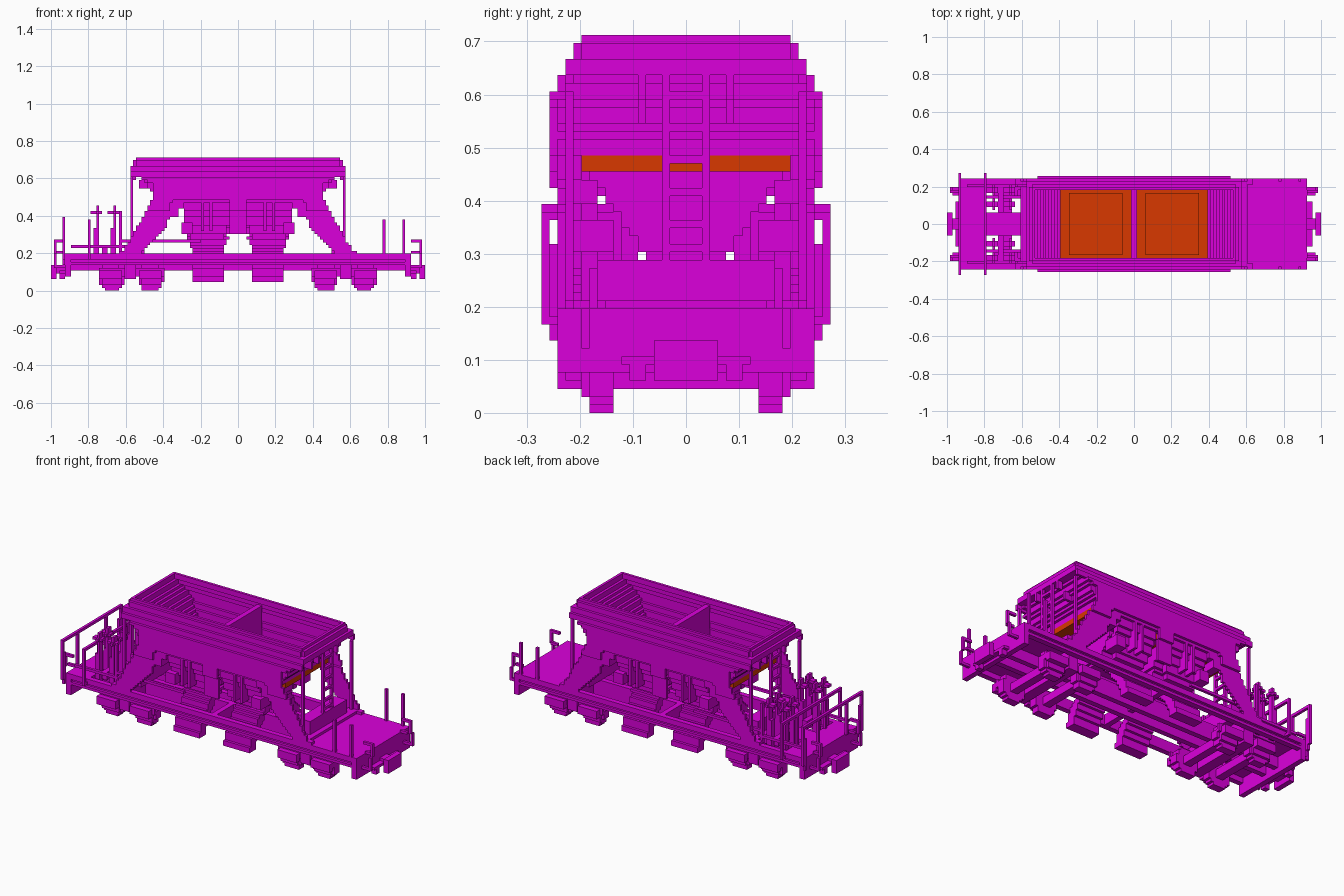
import bpy, bmesh, math

cube = bpy.data.objects.get("Cube")
if cube:
    bpy.data.objects.remove(cube, do_unlink=True)

V = 2 / 132  # block size


def material(name, rgb):
    m = bpy.data.materials.new(name)
    m.use_nodes = True
    col = (*rgb, 1)
    m.diffuse_color = col
    m.node_tree.nodes["Principled BSDF"].inputs["Base Color"].default_value = col
    return m


MAGENTA = material("magenta", (0.71, 0.0, 0.71))
ORANGE = material("burnt orange", (0.69, 0.04, 0.0))


def snap(a, b):
    # snap a range to the block grid, at least one block thick
    lo, hi = round(a / V) * V, round(b / V) * V
    return lo, max(hi, lo + V)


def build(name, boxes, mx=False, my=False, mat=MAGENTA):
    # boxes are (x0, x1, y0, y1, z0, z1); mx / my add mirrored copies
    bm = bmesh.new()
    for b in boxes:
        x, y, z = snap(b[0], b[1]), snap(b[2], b[3]), snap(b[4], b[5])
        for sx in ((1, -1) if mx else (1,)):
            for sy in ((1, -1) if my else (1,)):
                verts = bmesh.ops.create_cube(bm, size=1)["verts"]
                for v in verts:
                    v.co.x = sx * (x[0] + x[1]) / 2 + v.co.x * (x[1] - x[0])
                    v.co.y = sy * (y[0] + y[1]) / 2 + v.co.y * (y[1] - y[0])
                    v.co.z = (z[0] + z[1]) / 2 + v.co.z * (z[1] - z[0])
    me = bpy.data.meshes.new(name)
    bm.to_mesh(me)
    bm.free()
    me.materials.append(mat)
    ob = bpy.data.objects.new(name, me)
    bpy.context.collection.objects.link(ob)
    return ob


def lerp(pts, t):
    # piecewise linear lookup through (key, value) points
    if t <= pts[0][0]:
        return pts[0][1]
    for (a, p), (b, q) in zip(pts, pts[1:]):
        if t <= b:
            return p + (q - p) * (t - a) / (b - a)
    return pts[-1][1]


def rows(z0, z1):
    return [(k * V, (k + 1) * V) for k in range(round(z0 / V), round(z1 / V))]


# --- hopper side sheets with chute openings and splayed legs
outer = [(.2, .62), (.46, .47), (.53, .45), (.57, .46), (.6, .52), (.615, .57)]
inner = [(.2, .52), (.33, .38), (.49, .35)]
sheet = []
for a, b in rows(.2, .606):
    e = lerp(outer, (a + b) / 2)
    y0, y1 = (.242, .257) if a > .41 else (.227, .242)
    if a > .48:
        sheet.append((0, e, y0, y1, a, b))
    else:
        sheet.append((lerp(inner, a), e, y0, y1, a, b))
        if a > .29:
            sheet.append((0, .05, y0, y1, a, b))
build("hopper_side_sheet", sheet, True, True)

# --- curved upper walls and inner funnel sides
side = [(.606, .242), (.636, .227), (.667, .212), (.697, .197)]
wall = []
for i, (z, y) in enumerate(side):
    top = side[i + 1][0] if i < 3 else .712
    wall.append((0, .57 if z < .66 else .545, y - .016, y, z, top))
    if i:
        wall.append((0, .545, y - .016, y + .016, z - .016, z))
for a, b in rows(.485, .606):
    y = lerp([(.485, .19), (.56, .225), (.606, .23)], a)
    wall.append((0, lerp([(.485, .4), (.606, .5)], a), y, y + .03 if y < .21 else .245, a, b))
build("hopper_upper_wall", wall, True, True)

# --- steep stepped end slopes, rim flange and stiffeners
ends = []
for a, b in rows(.485, .697):
    x = lerp([(.485, .39), (.682, .53)], a)
    y = lerp([(.6, .242), (.61, .23), (.636, .212), (.667, .2)], a)
    ends.append((x, min(x + .045, .555), -y, y, a, b))
ends += [(.53, .545, -.197, .197, .69, .712), (.54, .57, -.227, .227, .636, .667)]
ends += [(.54, .57, y, y + .015, .59, .667) for y in (.076, -.091)]
ends += [(.49, .53, y, y + .015, .545, .59) for y in (.076, -.091)]
build("hopper_end_wall", ends, True)
build("hopper_divider", [(-.015, .015, -.2, .2, .45, .667)])

# --- load floor with a low heap
build("load_floor", [(.015, .435, -.197, .197, .455, .485), (.06, .35, -.167, .167, .485, .5)],
      True, mat=ORANGE)

# --- funnels under the floor, tapering to the centre
funnel = []
for a, b in rows(.288, .455):
    y = lerp([(.288, .08), (.34, .11), (.44, .18)], a)
    w = lerp([(.28, .11), (.36, .13)], a)
    funnel.append((.165 - w, .165 + w, -y, y, a, b))
build("discharge_funnel", funnel, True)

# --- stepped doors inside the side openings, leaning inward at the foot
door = []
for a, b in rows(.27, .485):
    y = lerp([(.27, .14), (.33, .152), (.485, .215)], a)
    w = lerp([(.27, .09), (.36, .125)], a)
    door.append((.168 - w, .168 + w, y, y + .03, a, b))
door += [(x, x + .015, .18, .235, .32, .485) for x in (.136, .182)]
door += [(.29, .38, .2, .235, .44, .485), (.32, .36, .16, .235, .394, .44),
         (.24, .3, .14, .227, .3, .36)]
build("discharge_door", door, True, True)

# --- stepped chutes leading down and outward
chute = []
for a, b in rows(.045, .288):
    y = lerp([(.06, .242), (.14, .205), (.288, .09)], a)
    w = lerp([(.2, .08), (.29, .115)], a)
    chute.append((.16 - w, .16 + w, y - .06, y, a, b))
build("discharge_chute", chute, True, True)

# --- chassis with channel-shaped side beams
build("side_beam", [(0, .92, .212, .227, .13, .197), (0, .92, .227, .242, .167, .197),
                    (0, .92, .227, .242, .13, .152)], True, True)
build("centre_sill", [(0, .92, .03, .06, .106, .197)], True, True)
build("headstock", [(.895, .925, -.242, .242, .08, .197)], True)
build("cross_beam", [(.5, .57, -.16, .16, .197, .288), (.54, .6, -.22, .22, .14, .212),
                     (-.02, .02, -.22, .22, .14, .19)], True)
build("right_deck", [(.55, .925, -.242, .242, .17, .197)])
build("left_deck", [(-.925, -.79, -.242, .242, .17, .197), (-.79, -.56, -.06, .06, .17, .197)])

# --- bogies with stepped wheels, axles and axle boxes
wheel = []
for cx in (.465, .675):
    for a, b in rows(0, .136):
        r = lerp([(0, .037), (.03, .06), (.07, .07), (.11, .06), (.14, .037)], (a + b) / 2)
        wheel.append((cx - r, cx + r, .136, .182, a, b))
build("wheel", wheel, True, True)
bogie = [(.4, .74, .182, .197, .08, .125), (.54, .6, 0, .212, .065, .13)]
for cx in (.465, .675):
    bogie += [(cx - .025, cx + .025, 0, .14, .045, .09), (cx - .055, cx + .055, .182, .197, .03, .1),
              (cx - .06, cx + .06, .197, .227, .06, .1)]
build("bogie_frame", bogie, True, True)

# --- couplers and buffers
build("coupler", [(.92, .985, -.03, .03, .09, .12), (.97, 1, -.06, .06, .06, .136),
                  (.92, .95, -.12, .12, .091, .106), (.92, .95, .075, .106, .06, .106),
                  (.92, .95, -.106, -.075, .06, .106)], True)
build("end_handle", [(.92, .98, .167, .182, .265, .28), (.965, .98, .167, .182, .2, .28),
                     (.92, .98, .182, .197, .12, .136), (.965, .98, .182, .197, .12, .2),
                     (.92, .965, .152, .167, .19, .205)], True, True)

# --- ladders up both hopper ends
ladder = [(.56, .575, y, y + .015, .2, .667) for y in (.0303, -.0455)]
ladder += [(.56, .575, -.03, .03, z, z + .015)
           for z in (.242, .303, .349, .409, .47, .53, .591, .652)]
build("ladder", ladder, True)
build("grab_rail", [(.56, .575, .212, .227, .2, .606), (.56, .63, .212, .242, .197, .212)], True, True)

# --- deck posts at the right end
build("right_post", [(x, x + .015, .227, .242, .2, .385) for x in (.775, .88)], False, True)

# --- left end railings
rail = []
for x, top in ((-.935, .394), (-.8, .379)):
    rail += [(x, x + .015, .257, .273, .17, top), (x, x + .015, 0, .273, top - .015, top),
             (x, x + .015, .242, .273, .17, .185), (x, x + .015, .12, .136, .2, top)]
rail.append((-.935, -.92, .242, .257, .14, .318))
build("left_railing", rail, False, True)

# --- brake gear columns with hand wheels
gear = []
for x in (-.757, -.664):
    for y in (.106, .182):
        gear += [(x - .02, x + .02, y - .02, y + .02, .17, .33),
                 (x - .008, x + .008, y - .008, y + .008, .33, .46),
                 (x - .035, x + .035, y - .008, y + .008, .415, .43),
                 (x - .008, x + .008, y - .035, y + .035, .415, .43)]
gear += [(-.79, -.6, .136, .152, .17, .197), (-.64, -.625, .2, .212, .2, .42),
         (-.72, -.7, .06, .2, .2, .25)]
build("brake_gear", gear, False, True)
build("brake_pipe", [(-.62, -.2, .2, .215, .265, .28), (-.9, -.6, .2, .215, .225, .24)], False, True)
